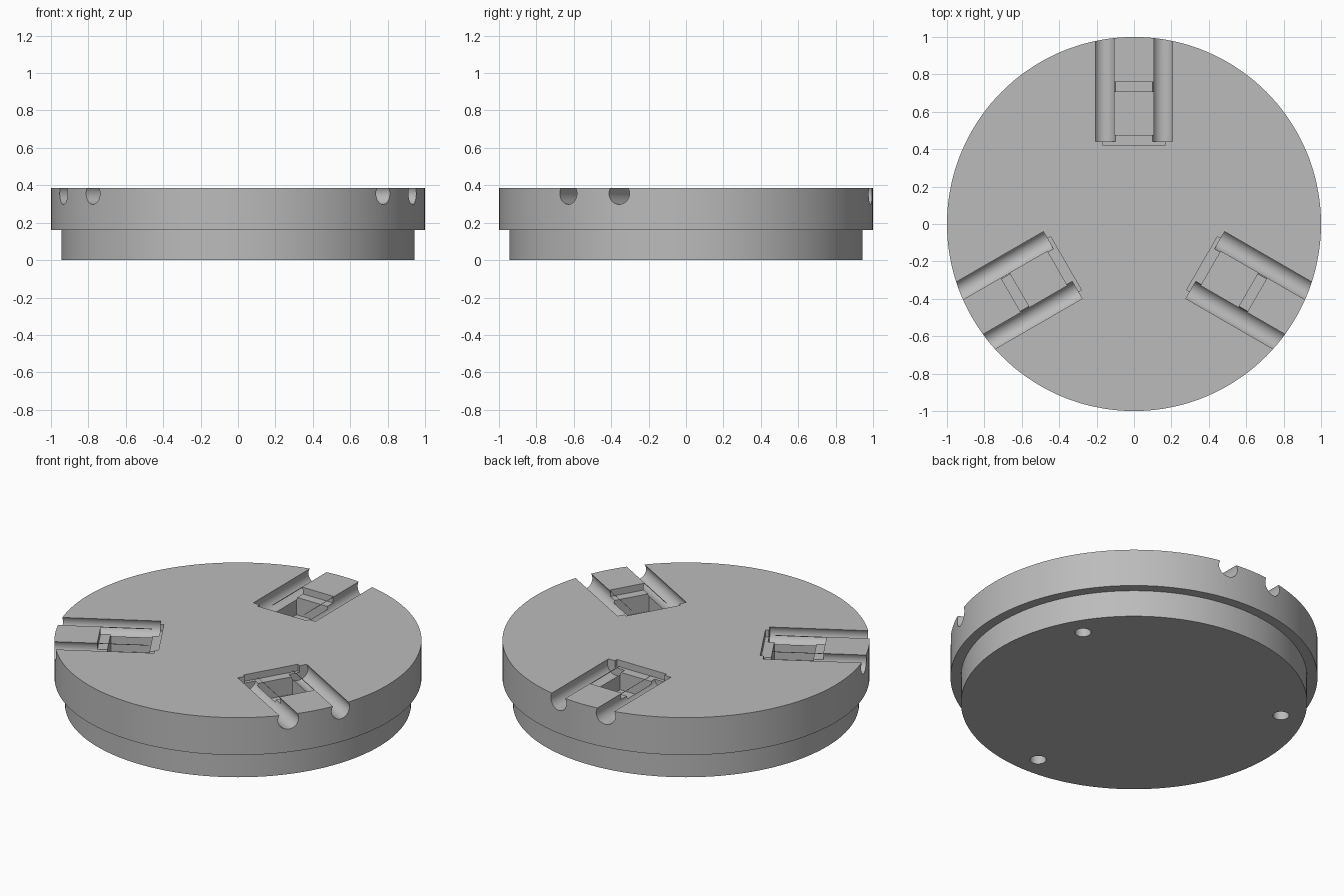
import bpy, bmesh, math
from mathutils import Matrix, Vector

if "Cube" in bpy.data.objects:
    bpy.data.objects.remove(bpy.data.objects["Cube"])

TOP = 0.385

grey = bpy.data.materials.new("plain_grey")
grey.use_nodes = True
colour = (0.5, 0.5, 0.5, 1)
grey.diffuse_color = colour
grey.node_tree.nodes["Principled BSDF"].inputs["Base Color"].default_value = colour


def make(name, bm, turn=0):
    """Finish a bmesh as an object, turned about z."""
    bmesh.ops.recalc_face_normals(bm, faces=bm.faces)
    bm.transform(Matrix.Rotation(turn, 4, "Z"))
    mesh = bpy.data.meshes.new(name)
    bm.to_mesh(mesh)
    bm.free()
    mesh.materials.append(grey)
    obj = bpy.data.objects.new(name, mesh)
    bpy.context.collection.objects.link(obj)
    return obj


def prism(profile, half_width):
    """Extrude a (y, z) profile across x."""
    bm = bmesh.new()
    face = bm.faces.new([bm.verts.new((-half_width, y, z)) for y, z in profile])
    out = bmesh.ops.extrude_face_region(bm, geom=[face])
    moved = [v for v in out["geom"] if isinstance(v, bmesh.types.BMVert)]
    bmesh.ops.translate(bm, verts=moved, vec=(2 * half_width, 0, 0))
    return bm


def rod(radius, length, centre, along_y=False, sides=32):
    bm = bmesh.new()
    spin = Matrix.Rotation(math.pi / 2, 4, "X") if along_y else Matrix()
    bmesh.ops.create_cone(bm, cap_ends=True, segments=sides, radius1=radius,
                          radius2=radius, depth=length,
                          matrix=Matrix.Translation(Vector(centre)) @ spin)
    return bm


def cut(target, bm, turn):
    cutter = make("cutter", bm, turn)
    cutter.hide_render = True
    mod = target.modifiers.new("cut", "BOOLEAN")
    mod.operation = "DIFFERENCE"
    mod.solver = "EXACT"
    mod.object = cutter
    bpy.ops.object.modifier_apply(modifier=mod.name)
    bpy.data.objects.remove(cutter)


# Stepped round body, revolved from a half profile
bm = bmesh.new()
outline = [(0, 0), (0.943, 0), (0.943, 0.16), (1, 0.16), (1, TOP), (0, TOP)]
points = [bm.verts.new((r, 0, z)) for r, z in outline]
edges = [bm.edges.new(pair) for pair in zip(points, points[1:])]
bmesh.ops.spin(bm, geom=points + edges, cent=(0, 0, 0), axis=(0, 0, 1),
               angle=math.tau, steps=144, use_duplicate=False)
bmesh.ops.remove_doubles(bm, verts=bm.verts, dist=0.0005)
bmesh.ops.dissolve_limit(bm, angle_limit=0.01, verts=bm.verts, edges=bm.edges)
body = make("round_base", bm)
bpy.context.view_layer.objects.active = body
body.select_set(True)

pocket = [(0.475, 0.24), (0.705, 0.24), (0.705, 0.345),
          (0.76, 0.345), (0.76, 0.5), (0.475, 0.5)]
shelf = [(0.42, 0.345), (0.48, 0.345), (0.48, 0.5), (0.42, 0.5)]

for i in range(3):
    turn = i * math.tau / 3
    # Stepped pocket with a shallow shelf at its inner end
    cut(body, prism(pocket, 0.105), turn)
    cut(body, prism(shelf, 0.165), turn)
    # Round channels on both sides of the pocket
    for side in (-1, 1):
        cut(body, rod(0.058, 0.8, (side * 0.157, 0.84, 0.356), True), turn)
    # Blind mounting hole underneath, opposite the pocket
    cut(body, rod(0.044, 0.4, (0, -0.813, 0)), turn)

bpy.ops.object.shade_smooth_by_angle(angle=math.radians(30))
